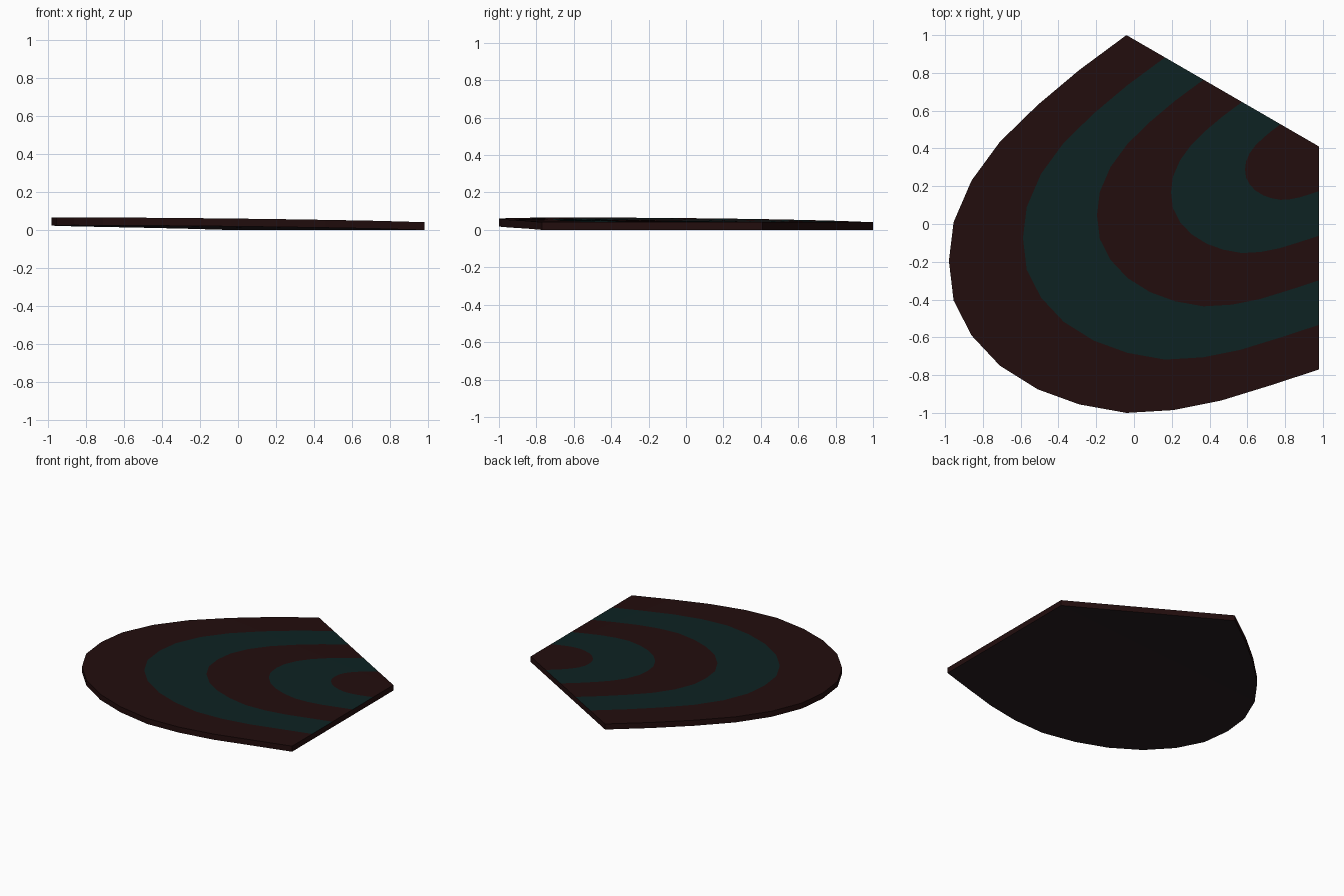
import bpy, math

if "Cube" in bpy.data.objects:
    bpy.data.objects.remove(bpy.data.objects["Cube"])

def mat(name, col):
    m = bpy.data.materials.new(name)
    m.diffuse_color = (*col, 1)
    m.use_nodes = True
    m.node_tree.nodes["Principled BSDF"].inputs["Base Color"].default_value = m.diffuse_color
    return m

maroon = mat("dark maroon", (0.016, 0.004, 0.004))
teal = mat("dark teal", (0.004, 0.016, 0.016))
under = mat("dark underside", (0.020, 0.013, 0.015))

# Outer edge of the fan plate, and the corner all bands shrink towards
RIM = [(-0.04, 1.0), (-0.29, 0.815), (-0.51, 0.63), (-0.71, 0.435), (-0.86, 0.23),
       (-0.955, 0.01), (-0.98, -0.195), (-0.955, -0.405), (-0.86, -0.59),
       (-0.71, -0.75), (-0.51, -0.875), (-0.29, -0.955), (-0.04, -1.0),
       (0.21, -0.985), (0.46, -0.935), (0.72, -0.855), (0.98, -0.77)]
CX, CY = 0.98, 0.41
THICK, LIFT, BANDS = 0.041, 0.025, 5
N = len(RIM)

verts, faces, mats = [], [], []

def layer(z0):
    """Apex plus scaled rings; the curved rim is cupped slightly upwards."""
    start = len(verts)
    verts.append((CX, CY, z0))
    for k in range(1, BANDS + 1):
        s = k / BANDS
        for i, (x, y) in enumerate(RIM):
            lift = LIFT * max(0, math.sin(math.pi * i / (N - 1))) ** 0.75
            verts.append((CX + (x - CX) * s, CY + (y - CY) * s, z0 + lift * s))
    return lambda k, i: start if k == 0 else start + 1 + (k - 1) * N + i

def add(face, m):
    faces.append(face)
    mats.append(m)

bot, top = layer(0.0), layer(THICK)

# Striped top and plain underside
for k in range(BANDS):
    for i in range(N - 1):
        for f, flip in ((top, False), (bot, True)):
            q = [f(k, i), f(k + 1, i), f(k + 1, i + 1)]
            if k:
                q.append(f(k, i + 1))
            add(q[::-1] if flip else q, 2 if flip else k % 2)

# Curved side wall
for i in range(N - 1):
    add([bot(BANDS, i), bot(BANDS, i + 1), top(BANDS, i + 1), top(BANDS, i)], 0)

# Two straight side walls
for k in range(BANDS):
    add([bot(k, 0), bot(k + 1, 0), top(k + 1, 0), top(k, 0)], 0)
    add([bot(k + 1, N - 1), bot(k, N - 1), top(k, N - 1), top(k + 1, N - 1)], 0)

me = bpy.data.meshes.new("striped_fan_plate")
me.from_pydata(verts, [], faces)
for m in (maroon, teal, under):
    me.materials.append(m)
for p, m in zip(me.polygons, mats):
    p.material_index = m
me.update()
ob = bpy.data.objects.new("striped_fan_plate", me)
bpy.context.collection.objects.link(ob)
